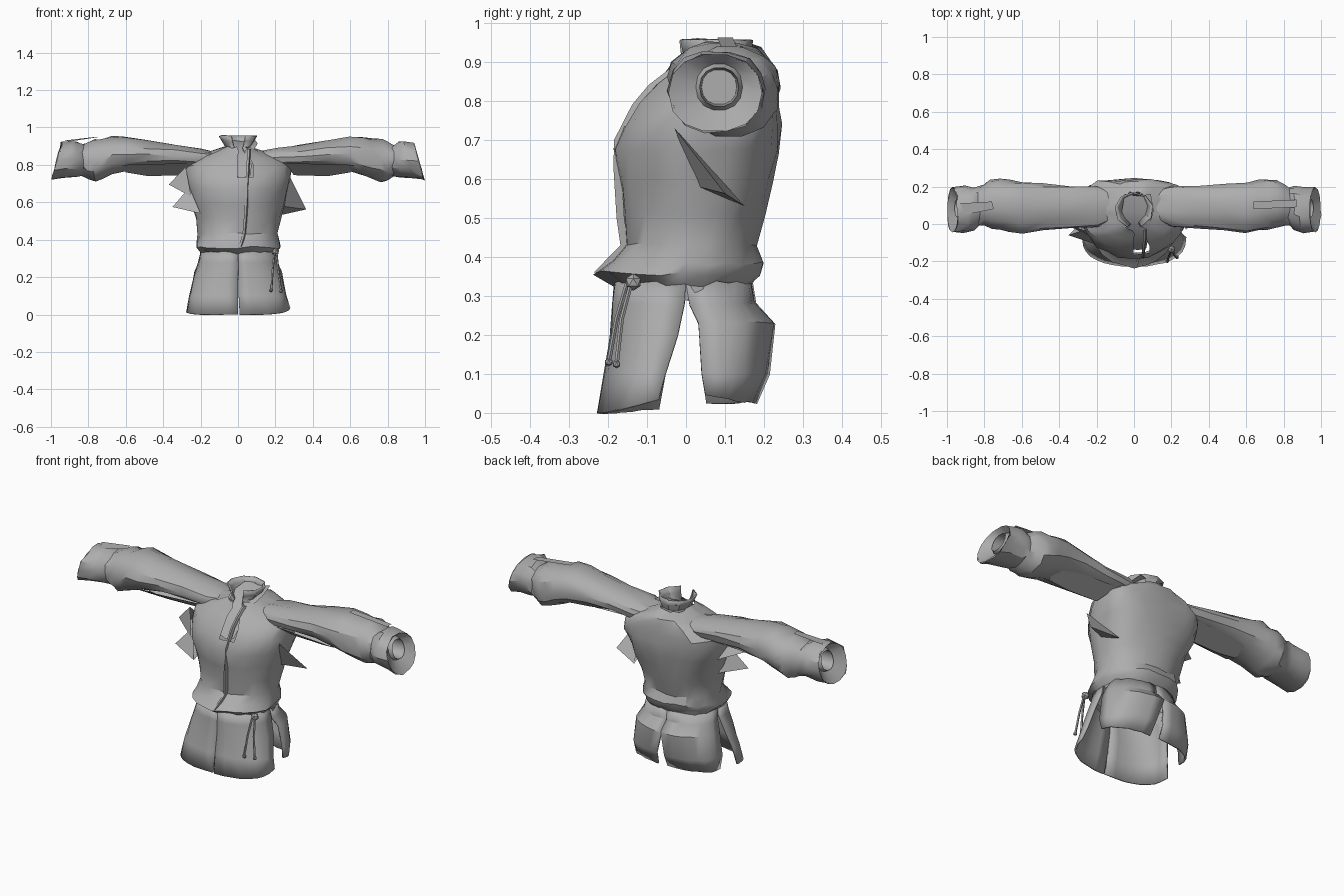
import bpy, bmesh, math, random
from mathutils import Vector

random.seed(4)
if "Cube" in bpy.data.objects:
    bpy.data.objects.remove(bpy.data.objects["Cube"])

cloth = bpy.data.materials.new("grey cloth")
cloth.use_nodes = True
grey = (0.42, 0.42, 0.42, 1)
cloth.diffuse_color = grey
cloth.node_tree.nodes["Principled BSDF"].inputs["Base Color"].default_value = grey


def make(name, bm, angle=32):
    mesh = bpy.data.meshes.new(name)
    bm.to_mesh(mesh)
    bm.free()
    ob = bpy.data.objects.new(name, mesh)
    bpy.context.collection.objects.link(ob)
    mesh.materials.append(cloth)
    bpy.ops.object.select_all(action='DESELECT')
    ob.select_set(True)
    bpy.context.view_layer.objects.active = ob
    bpy.ops.object.shade_smooth_by_angle(angle=math.radians(angle))
    return ob


def loft(name, rows, closed=True, cap=False, skip=None, thick=0, wrinkle=0):
    """Skin a list of point rows; skip(centre) drops faces."""
    bm = bmesh.new()
    grid = []
    for row in rows:
        grid.append([bm.verts.new(Vector(p) + Vector(
            [random.uniform(-wrinkle, wrinkle) for _ in range(3)])) for p in row])
    n = len(grid[0])
    for a, b in zip(grid, grid[1:]):
        for i in range(n if closed else n - 1):
            j = (i + 1) % n
            quad = (a[i], a[j], b[j], b[i])
            centre = sum((v.co for v in quad), Vector()) / 4
            if not (skip and skip(centre)):
                bm.faces.new(quad)
    if cap:
        bm.faces.new(grid[-1])
    bmesh.ops.recalc_face_normals(bm, faces=bm.faces[:])
    ob = make(name, bm)
    if thick:
        mod = ob.modifiers.new("thickness", 'SOLIDIFY')
        mod.thickness = thick
        mod.offset = -1
    return ob


def sheet(name, points, faces):
    bm = bmesh.new()
    verts = [bm.verts.new(p) for p in points]
    for f in faces:
        bm.faces.new([verts[i] for i in f])
    return make(name, bm, 20)


def power(v, p):
    return math.copysign(abs(v) ** p, v)


# Torso: height, half width, front y, back y, back roundness (smaller is boxier)
body = [(0.29, .20, -.175, .168, .9), (0.33, .20, -.185, .17, .9), (0.358, .222, -.232, .19, .9),
        (0.385, .224, -.19, .197, .9), (0.43, .212, -.158, .18, .9), (0.51, .225, -.165, .20, .85),
        (0.59, .245, -.17, .217, .75), (0.67, .268, -.185, .233, .62), (0.735, .285, -.16, .24, .55),
        (0.79, .28, -.13, .24, .55), (0.84, .22, -.085, .24, .65), (0.87, .14, -.055, .225, .8),
        (0.895, .075, -.03, .17, .9)]


def body_ring(z, hx, yf, yb, back_round, n=24):
    ring = []
    yc = (yf + yb) / 2
    for i in range(n):
        a = math.tau * i / n
        c, s = math.cos(a), math.sin(a)
        px, py = (.9, 1.08) if c > 0 else (back_round, back_round)
        ring.append((hx * power(s, px), yc - (yb - yf) / 2 * power(c, py), z))
    return ring


loft("torso", [body_ring(*r) for r in body], wrinkle=.007,
     skip=lambda c: c.z > .76 and c.y < .05 and 0 < c.x < .06)

# Front overlap edge running from the neck to the hem
edge = [(.062, -.03, .885), (.06, -.088, .84), (.056, -.13, .79), (.052, -.176, .70),
        (.05, -.178, .63), (.042, -.17, .5), (.036, -.16, .43), (.015, -.228, .36)]
loft("front_overlap", [[(x - .012, y - .002, z), (x, y - .008, z), (x + .006, y + .012, z)]
                       for x, y, z in edge], closed=False)

# Lining that closes the neck and shows in the front opening
loft("neck_lining", [[(-w + .02, y, z), (.02, y - .01, z - .01), (w + .02, y, z)] for w, y, z in
                     ((.07, .16, .935), (.085, .07, .915), (.065, 0, .88), (.055, -.08, .81),
                      (.045, -.13, .74))], closed=False)

# Standing collar, flared and open at the front
collar = []
for z, r, ry in ((.865, .09, .10), (.895, .07, .085), (.925, .09, .092), (.955, .104, .098)):
    row = []
    for i in range(9):
        a = math.radians(26 + 314 * i / 8)
        row.append((r * math.sin(a), .075 - ry * math.cos(a), z))
    collar.append(row)
loft("collar", collar, closed=False, thick=.008, wrinkle=.003)

# Sleeves: x, low z, high z, low y, high y
arm = [(.09, .79, .865, .03, .17), (.20, .785, .888, -.015, .20), (.34, .788, .908, -.02, .205),
       (.48, .785, .93, -.035, .215), (.60, .768, .948, -.045, .225), (.67, .745, .952, -.035, .235),
       (.72, .722, .942, -.03, .24), (.765, .708, .935, -.02, .238), (.80, .72, .922, -.01, .215),
       (.83, .738, .908, -.005, .198), (.86, .735, .922, -.03, .20), (.91, .728, .928, -.045, .20),
       (.97, .72, .92, -.045, .195)]
hole = [(.925, .775, .895, .025, .145), (.945, .785, .885, .035, .135),
        (.86, .79, .88, .04, .13)]


def sleeve_ring(x, z0, z1, y0, y1, side, n=14):
    ring = []
    slant = .28 if x > .89 else 0
    for i in range(n):
        a = math.tau * i / n
        dz = (z1 - z0) / 2 * power(math.sin(a), .9)
        dy = (y1 - y0) / 2 * power(math.cos(a), .9)
        ring.append((side * (x - slant * dz), (y0 + y1) / 2 + dy, (z0 + z1) / 2 + dz))
    return ring


for side, word in ((1, "left"), (-1, "right")):
    loft(word + "_sleeve", [sleeve_ring(*r, side) for r in arm], wrinkle=.007)
    loft(word + "_cuff_lining", [sleeve_ring(*r, side) for r in arm[-1:] + hole], cap=True)
    # Loose fold hanging below the sleeve
    sheet(word + "_sleeve_fold",
          [(side * x, y, z) for x, y, z in
           ((.24, -.01, .81), (.62, -.03, .80), (.60, .06, .76), (.48, .07, .74), (.30, .07, .745),
            (.25, .17, .80), (.62, .17, .79))],
          [(0, 1, 2, 3, 4), (4, 3, 2, 6, 5)])

# Straps lying on top of the sleeves
sheet("left_sleeve_strap", [(.64, .08, .962), (.87, .09, .938), (.87, .13, .938), (.64, .12, .962)],
      [(0, 1, 2, 3)])
sheet("right_sleeve_strap", [(-.75, .08, .948), (-.9, .05, .925), (-.93, .11, .93), (-.76, .12, .95)],
      [(0, 1, 2, 3)])

# Pointed cloth folds below the armpits
spike = [(0, 1, 3), (1, 2, 3), (2, 0, 3)]
sheet("left_armpit_fold", [(.28, -.03, .73), (.23, .03, .58), (.22, .15, .53), (.365, .10, .562)], spike)
sheet("right_armpit_fold", [(-.26, -.03, .68), (-.2, -.11, .54), (-.23, .06, .56), (-.35, -.06, .575)], spike)
sheet("right_armpit_web", [(-.28, -.03, .79), (-.25, -.06, .63), (-.26, .10, .66), (-.37, .0, .695)], spike)

# Skirt panels: height, half width, side edge y, middle y
front = [(.335, .20, .0, -.185), (.28, .212, -.003, -.19), (.2, .238, -.022, -.195),
         (.1, .26, -.052, -.21), (.0, .278, -.07, -.228)]
back = [(.335, .20, .0, .17), (.28, .212, .012, .178), (.23, .235, .03, .228),
        (.1, .258, .043, .215), (.025, .255, .05, .185)]


def panel_row(z, hx, ye, ym, t0, t1, rise, n=8):
    row = []
    for i in range(n + 1):
        t = t0 + (t1 - t0) * i / n
        a = t * math.pi / 2
        row.append((hx * power(math.sin(a), .9), ye + (ym - ye) * max(math.cos(a), 0) ** .75,
                    z + rise * abs(t) ** 3 * (z < .05)))
    return row


def slit(z, width, top):
    return width * max(0, top - z) / top


loft("left_front_skirt", [panel_row(*r, slit(r[0], .012, .25), 1, .035) for r in front],
     closed=False, thick=.01, wrinkle=.002)
loft("right_front_skirt", [panel_row(*r, -1, 0, .012) for r in front],
     closed=False, thick=.01, wrinkle=.002)
loft("left_back_skirt", [panel_row(*r, slit(r[0], .12, .22), 1, .02) for r in back],
     closed=False, thick=.01, wrinkle=.003)
loft("right_back_skirt", [panel_row(*r, -1, -slit(r[0], .03, .22), .0) for r in back],
     closed=False, thick=.01, wrinkle=.003)


# Drawstring: knot with two hanging cords and end beads
def ball(name, place, radius):
    bm = bmesh.new()
    bmesh.ops.create_icosphere(bm, subdivisions=1, radius=radius)
    bmesh.ops.translate(bm, verts=bm.verts, vec=place)
    make(name, bm)


def cord(name, points, r=.006):
    loft(name, [[(x + r * math.cos(k * math.tau / 5), y + r * math.sin(k * math.tau / 5), z)
                 for k in range(5)] for x, y, z in points], cap=True)


ball("drawstring_knot", (.2, -.135, .335), .022)
for word, path in (("inner", [(.195, -.15, .335), (.185, -.178, .24), (.178, -.198, .13)]),
                   ("outer", [(.205, -.14, .335), (.215, -.165, .24), (.23, -.178, .125)])):
    cord(word + "_cord", path)
    ball(word + "_cord_end", path[-1], .011)
